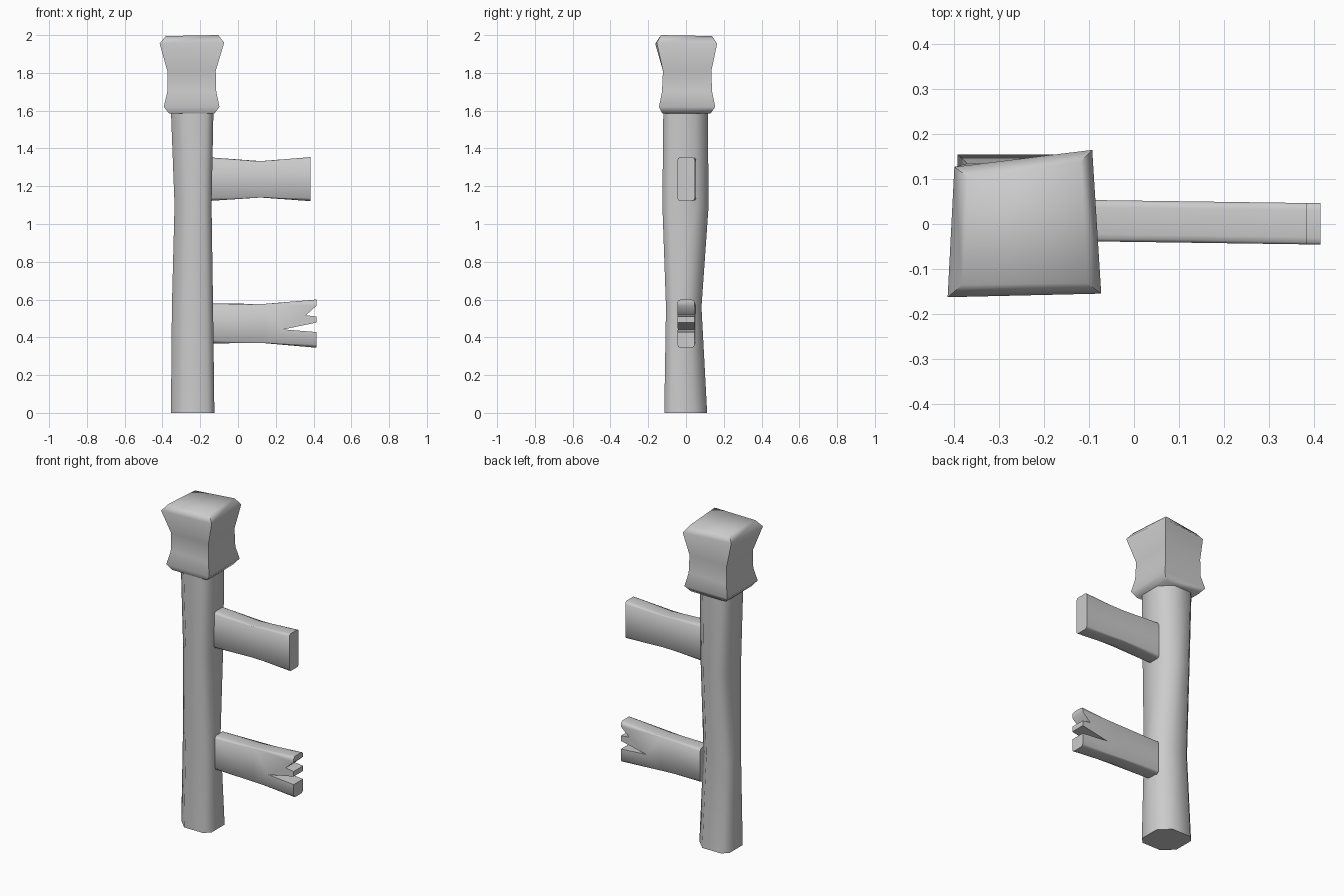
import bpy, bmesh, math

if "Cube" in bpy.data.objects:
    bpy.data.objects.remove(bpy.data.objects["Cube"])


def finish(bm, name, angle):
    bmesh.ops.recalc_face_normals(bm, faces=bm.faces)
    me = bpy.data.meshes.new(name)
    bm.to_mesh(me)
    bm.free()
    ob = bpy.data.objects.new(name, me)
    bpy.context.collection.objects.link(ob)
    bpy.ops.object.select_all(action='DESELECT')
    ob.select_set(True)
    bpy.context.view_layer.objects.active = ob
    bpy.ops.object.shade_smooth_by_angle(angle=math.radians(angle))
    return ob


def loft(name, rings, angle=50):
    """Skin a stack of equal-length point rings and cap both ends."""
    bm = bmesh.new()
    vs = [[bm.verts.new(p) for p in r] for r in rings]
    n = len(vs[0])
    for a, b in zip(vs, vs[1:]):
        for i in range(n):
            j = (i + 1) % n
            bm.faces.new((a[i], a[j], b[j], b[i]))
    bm.faces.new(vs[0])
    bm.faces.new(vs[-1])
    return finish(bm, name, angle)


def chamfered(z, x0, x1, y0, y1, near=0.035, far=0.065):
    """Rectangle with unequal corner cuts, like a hand-hewn beam."""
    a, b = far, near
    return [(x, y, z) for x, y in (
        (x0, y0 + a), (x0 + a, y0), (x1 - b, y0), (x1, y0 + b),
        (x1, y1 - a), (x1 - a, y1), (x0 + b, y1), (x0, y1 - b))]


def board(name, outline, bevelled):
    """Extrude an x-z outline through y, chamfering the listed sides."""
    bm = bmesh.new()
    n = len(outline)

    def shift(x):
        return 0.008 - 0.014 * (x + 0.14)
    front = [bm.verts.new((x, -0.046 + shift(x), z)) for x, z in outline]
    back = [bm.verts.new((x, 0.046 + shift(x), z)) for x, z in outline]
    bm.faces.new(front)
    bm.faces.new(back[::-1])
    for i in range(n):
        j = (i + 1) % n
        bm.faces.new((front[i], back[i], back[j], front[j]))
    edges = [bm.edges.get((s[i], s[(i + 1) % n]))
             for s in (front, back) for i in bevelled]
    bmesh.ops.bevel(bm, geom=edges, offset=0.016, segments=2,
                    profile=0.5, affect='EDGES')
    return finish(bm, name, 50)


# Upright post, slightly twisted and waisted
loft("post", [chamfered(*r) for r in (
    (0.0, -0.355, -0.125, -0.115, 0.112),
    (0.56, -0.350, -0.132, -0.106, 0.082),
    (1.10, -0.336, -0.140, -0.125, 0.120),
    (1.60, -0.355, -0.130, -0.120, 0.115))])


# Post cap: four-sided, pinched in the middle, skewed at the top
def square(z, x0, x1, y0, y1):
    return [(x0, y0, z), (x1, y0, z), (x1, y1, z), (x0, y1, z)]


loft("post_cap", [
    square(1.585, -0.365, -0.125, -0.125, 0.130),
    square(1.62, -0.393, -0.098, -0.143, 0.155),
    square(1.70, -0.374, -0.115, -0.127, 0.138),
    square(1.81, -0.374, -0.118, -0.122, 0.134),
    [(-0.415, -0.163, 1.955), (-0.073, -0.155, 1.96),
     (-0.093, 0.165, 1.955), (-0.400, 0.127, 1.955)],
    [(-0.382, -0.135, 1.995), (-0.105, -0.132, 2.0),
     (-0.120, 0.138, 1.995), (-0.370, 0.105, 1.99)]], 60)

# Upper rail, cut square
board("upper_rail", [
    (-0.14, 1.123), (0.12, 1.14), (0.385, 1.121),
    (0.385, 1.354), (0.12, 1.333), (-0.14, 1.352)], (0, 1, 3, 4))

# Lower rail, broken into splinters
board("lower_rail", [
    (-0.135, 0.368), (0.13, 0.37), (0.415, 0.345), (0.415, 0.428),
    (0.24, 0.442), (0.415, 0.478), (0.415, 0.51), (0.36, 0.517),
    (0.415, 0.567), (0.415, 0.60), (0.14, 0.577), (-0.135, 0.579)],
    (0, 1, 9, 10))
